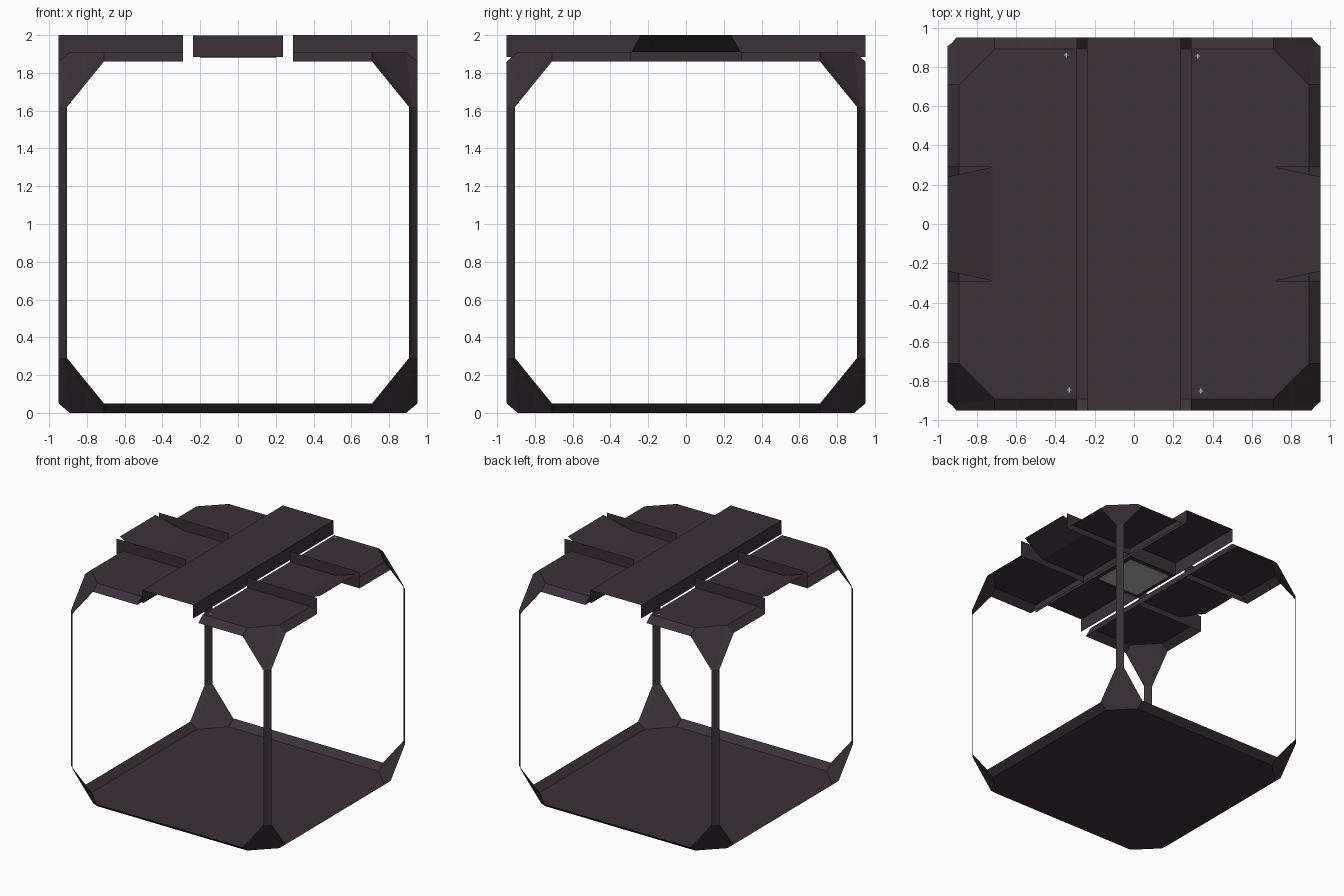
import bpy, bmesh

if "Cube" in bpy.data.objects:
    bpy.data.objects.remove(bpy.data.objects["Cube"])

def material(name, rgb):
    m = bpy.data.materials.new(name)
    m.diffuse_color = (*rgb, 1)
    m.use_nodes = True
    m.node_tree.nodes["Principled BSDF"].inputs["Base Color"].default_value = m.diffuse_color
    return m

dark = material("dark plum metal", (0.042, 0.031, 0.039))
pale = material("pale lamp grey", (0.45, 0.45, 0.45))

H = 1.91                      # height of the chamfered cage
T, S, G = 1.91, 1.86, 1.62    # roof level, rim level, gusset foot level

def sheet(name, faces, signs, mat=dark):
    """Thin sheet from first-quadrant faces, repeated for each mirror (sx, sy, flip z)."""
    bm = bmesh.new()
    for sx, sy, low in signs:
        odd = (sx * sy < 0) != low
        for f in faces:
            pts = [(x * sx, y * sy, H - z if low else z) for x, y, z in f]
            if odd:
                pts.reverse()
            bm.faces.new([bm.verts.new(p) for p in pts])
    bmesh.ops.remove_doubles(bm, verts=bm.verts, dist=1e-4)
    me = bpy.data.meshes.new(name)
    bm.to_mesh(me)
    bm.free()
    me.materials.append(mat)
    ob = bpy.data.objects.new(name, me)
    bpy.context.collection.objects.link(ob)
    return ob

def box(name, lo, hi, mat=dark):
    bpy.ops.mesh.primitive_cube_add(size=1, location=[(a + b) / 2 for a, b in zip(lo, hi)])
    ob = bpy.context.object
    ob.name = name
    ob.scale = [b - a for a, b in zip(lo, hi)]
    ob.data.materials.append(mat)
    return ob

quad = [(sx, sy, False) for sx in (1, -1) for sy in (1, -1)]
quad_low = [(sx, sy, True) for sx, sy, _ in quad]
pair_x = [(1, 1, False), (-1, 1, False)]

# Corner key points: roof edge (a), rim (b), gusset foot (c), post fold (m)
a1, b1, c1 = (.89, .71, T), (.95, .71, S), (.95, .905, G)
a2, b2, c2 = (.71, .89, T), (.71, .95, S), (.905, .95, G)
m = (.925, .925, G)

# Corner gussets, top and bottom
gusset = [[a1, b1, c1, m], [a1, m, a2], [a2, m, c2, b2]]
sheet("corner_gussets", gusset, quad + quad_low)

# Folded corner posts
def drop(p):
    return (p[0], p[1], H - G)
sheet("corner_posts", [[drop(c1), drop(m), m, c1], [drop(m), drop(c2), c2, m]], quad)

# Floor tray with turned-up rim
def plate(x0, y0):
    return [[(x0, y0, T), (.89, y0, T), a1, a2, (x0, .89, T)],
            [(x0, .89, T), a2, b2, (x0, .95, S)],
            [(.89, y0, T), (.95, y0, S), b1, a1]]
sheet("floor_tray", plate(0, 0), quad_low)

# Roof corner panels
sheet("roof_panels", plate(.29, .29), quad)

# Middle roof panels with flaps rising outwards
sheet("roof_flaps", [
    [(.29, -.29, T), (.72, -.29, T), (.72, .29, T), (.29, .29, T)],
    [(.72, -.29, T), (.95, -.24, 2), (.95, .24, 2), (.72, .29, T)]], pair_x)

# Upright ribs either side of the flaps
sheet("roof_ribs", [[(.29, .29, S), (.29, .29, 2), (.95, .29, 2), (.95, .29, S)]], quad)

# Lips along the long roof slot
sheet("slot_lips", [[(.29, -.95, S), (.29, .95, S), (.29, .89, T), (.29, -.89, T)]],
      [(-1, 1, False), (1, -1, False)])

# Open channel beam along the roof
B = 1.885
sheet("roof_beam_top", [[(-.24, -.95, 2), (.24, -.95, 2), (.24, .95, 2), (-.24, .95, 2)]],
      [(1, 1, False)])
sheet("roof_beam_sides", [[(.24, -.95, B), (.24, .95, B), (.24, .95, 2), (.24, -.95, 2)]], pair_x)

# Lamp housing and lamp plate under the beam
box("lamp_housing", (-.238, -.238, B), (.238, .238, 1.998))
box("lamp_plate", (-.2, -.2, B - .005), (.2, .2, B + .001), pale)

# Tiny cross marks on the roof panels
for x, y in ((-.345, .86), (.325, .855), (-.33, -.845), (.34, -.85)):
    box("cross_mark_bar", (x - .012, y - .003, T), (x + .012, y + .003, T + .003), pale)
    box("cross_mark_stem", (x - .003, y - .012, T), (x + .003, y + .012, T + .003), pale)
